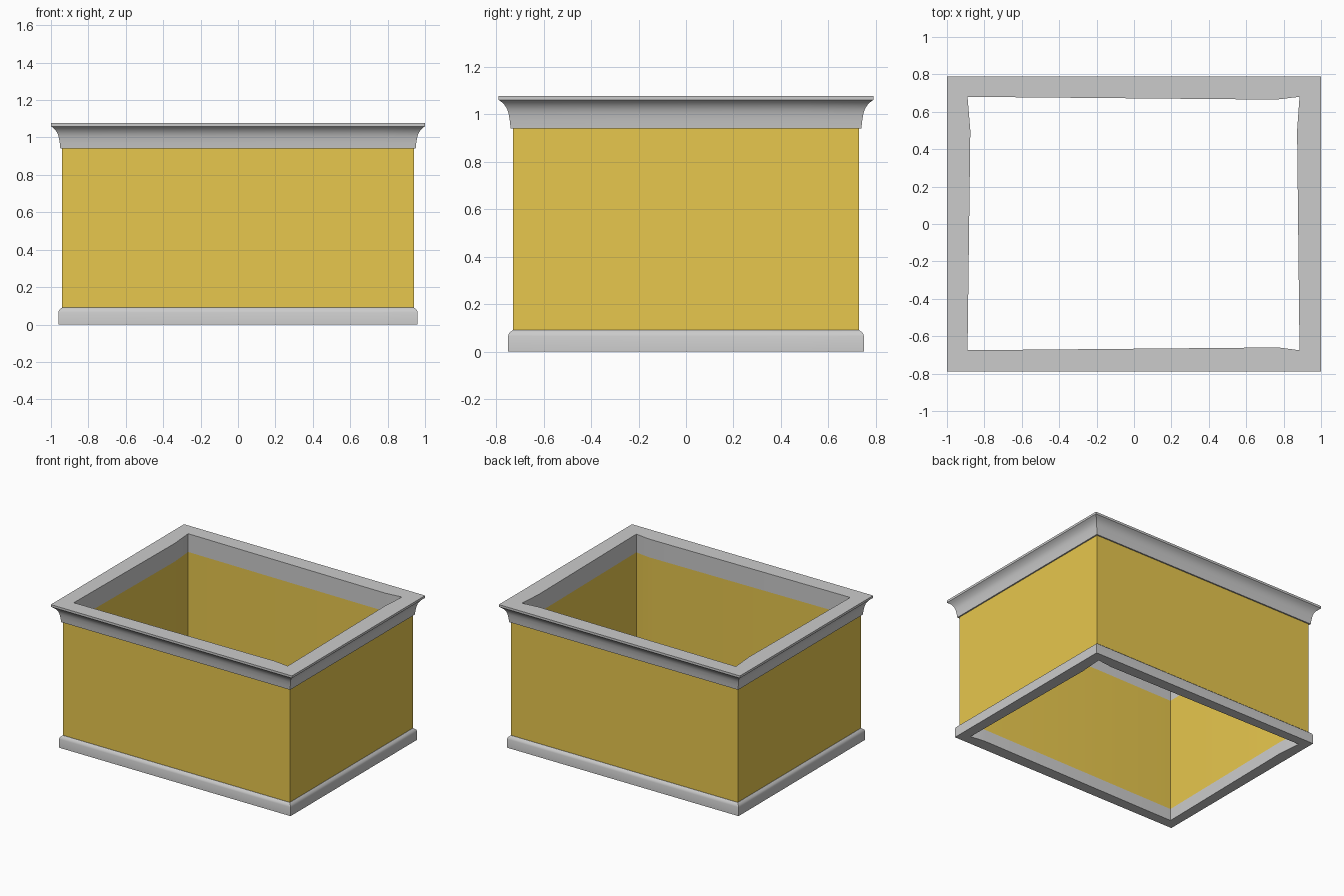
import bpy, bmesh
from math import radians

if "Cube" in bpy.data.objects:
    bpy.data.objects.remove(bpy.data.objects["Cube"])

WX, WY = 0.94, 0.729   # outer wall half sizes

# Stations around the plan: outer wall point, outward direction, inner wall point
STATIONS = [
    ((-WX, -WY), (-1, -1), (-0.89, -0.675)),
    ((0.77, -WY), (0, -1), (0.77, -0.66)),
    ((WX, -WY), (1, -1), (0.885, -0.675)),
    ((WX, 0.5), (1, 0), (0.872, 0.5)),
    ((WX, WY), (1, 1), (0.885, 0.68)),
    ((0.76, WY), (0, 1), (0.76, 0.665)),
    ((-WX, WY), (-1, 1), (-0.89, 0.68)),
    ((-WX, 0.5), (-1, 0), (-0.875, 0.5)),
]


def ring(name, profile, capped=True):
    """Sweep an outer profile of (offset, z) around the plan, with a plain inner face."""
    bm = bmesh.new()
    loops = []
    for (ox, oy), (dx, dy), (ix, iy) in STATIONS:
        pts = [(ox + dx * o, oy + dy * o, z) for o, z in profile]
        pts += [(ix, iy, profile[-1][1]), (ix, iy, profile[0][1])]
        loops.append([bm.verts.new(p) for p in pts])
    n = len(loops[0])
    skip = () if capped else (n - 3, n - 1)
    for k, a in enumerate(loops):
        b = loops[(k + 1) % len(loops)]
        for j in range(n):
            if j not in skip:
                i = (j + 1) % n
                bm.faces.new((a[j], b[j], b[i], a[i]))
    if capped:
        bmesh.ops.recalc_face_normals(bm, faces=bm.faces)
    mesh = bpy.data.meshes.new(name)
    bm.to_mesh(mesh)
    bm.free()
    obj = bpy.data.objects.new(name, mesh)
    bpy.context.collection.objects.link(obj)
    bpy.ops.object.select_all(action='DESELECT')
    obj.select_set(True)
    bpy.context.view_layer.objects.active = obj
    bpy.ops.object.shade_smooth_by_angle(angle=radians(30))
    return obj


# Painted walls, open where the mouldings cover them
walls = ring("walls", [(0, 0.09), (0, 0.94)], capped=False)
paint = bpy.data.materials.new("yellow_paint")
paint.diffuse_color = (0.8, 0.57, 0.075, 1)
paint.use_nodes = True
paint.node_tree.nodes["Principled BSDF"].inputs["Base Color"].default_value = paint.diffuse_color
walls.data.materials.append(paint)

# Baseboard with a rounded top edge
ring("baseboard", [(0.021, 0), (0.021, 0.065), (0.016, 0.078), (0.002, 0.09)])

# Crown moulding with a cove flaring out to a flat lip
ring("crown_moulding", [(0.01, 0.94), (0.013, 0.97), (0.018, 1.0), (0.024, 1.02),
                        (0.034, 1.037), (0.046, 1.05), (0.06, 1.06), (0.06, 1.077)])
